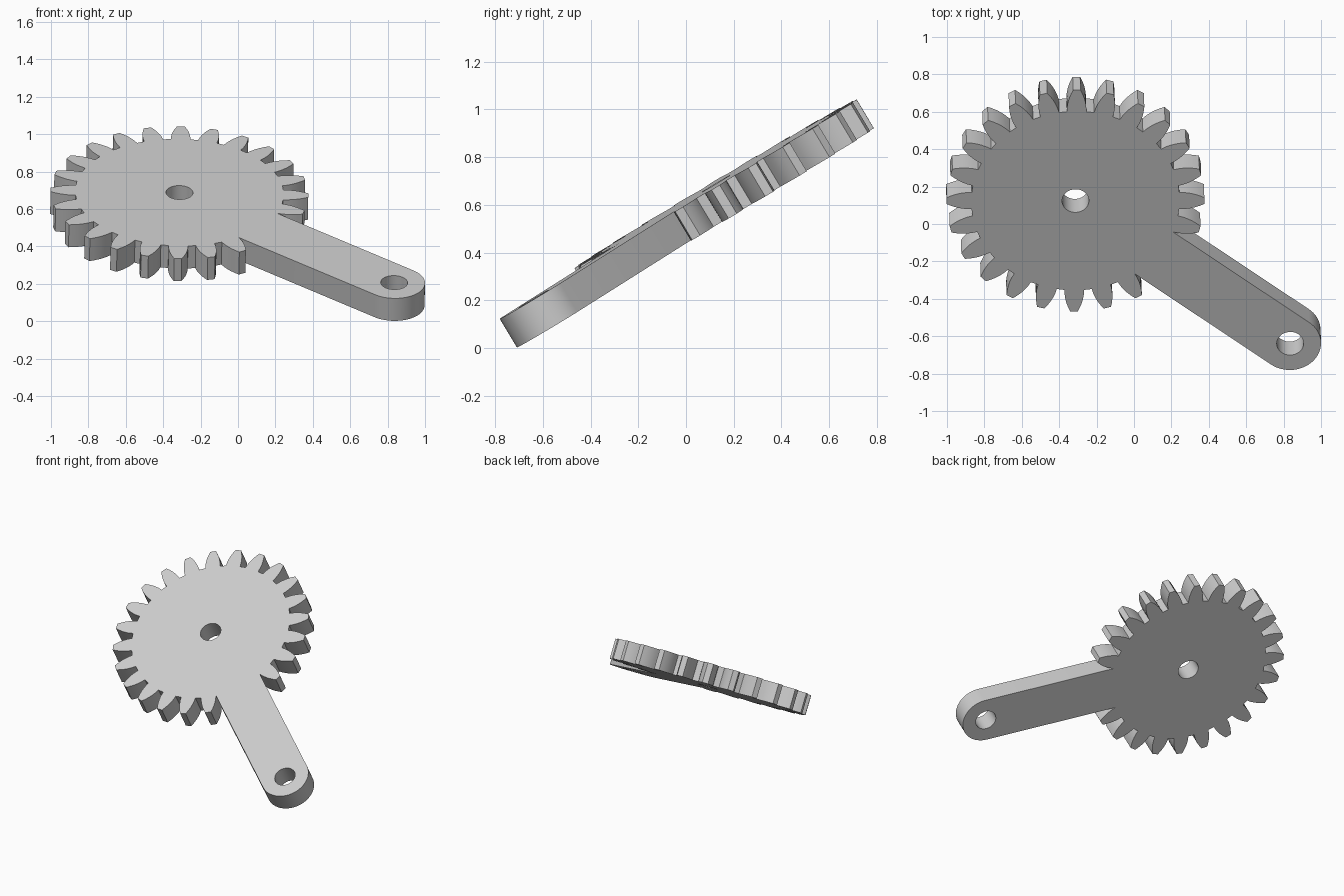
import bpy, bmesh
from math import sin, cos, radians, sqrt, pi
from mathutils import Vector, Matrix

if "Cube" in bpy.data.objects:
    bpy.data.objects.remove(bpy.data.objects["Cube"])

THICK = 0.14
TEETH = 24
ARM_ANGLE = radians(-37.5)
ARM_LEN, ARM_R, HOLE_R = 1.46, 0.165, 0.072
# Half tooth: (radius, half width) from root to tip
FLANK = [(0.555, 0.052), (0.585, 0.051), (0.612, 0.047),
         (0.637, 0.041), (0.665, 0.031), (0.689, 0.02)]


def turn(x, y, a):
    return (x * cos(a) - y * sin(a), x * sin(a) + y * cos(a))


def circle(cx, cy, r, n=48):
    return [(cx + r * cos(2 * pi * i / n), cy + r * sin(2 * pi * i / n)) for i in range(n)]


def add_spline(curve, points):
    s = curve.splines.new('POLY')
    s.points.add(len(points) - 1)
    for p, (x, y) in zip(s.points, points):
        p.co = (x, y, 0, 1)
    s.use_cyclic_u = True


# Outline: toothed rim, leaving out the two teeth the arm replaces
outline = []
for i in range(TEETH - 2):
    a = radians(-15) + i * 2 * pi / TEETH
    tooth = [(r, -w) for r, w in FLANK] + [(r, w) for r, w in reversed(FLANK)]
    outline += [turn(x, y, a) for x, y in tooth]

# Outline: arm with round end
start = sqrt(0.565 ** 2 - ARM_R ** 2)
arm = [(start, -ARM_R)]
for i in range(33):
    t = -pi / 2 + pi * i / 32
    arm.append((ARM_LEN + ARM_R * cos(t), ARM_R * sin(t)))
arm.append((start, ARM_R))
outline += [turn(x, y, ARM_ANGLE) for x, y in arm]

# Filled, extruded plate with two through holes
curve = bpy.data.curves.new("gear_lever", 'CURVE')
curve.dimensions = '2D'
curve.fill_mode = 'BOTH'
curve.extrude = THICK / 2
add_spline(curve, outline)
add_spline(curve, circle(0, 0, HOLE_R))
add_spline(curve, circle(*turn(ARM_LEN, 0, ARM_ANGLE), HOLE_R))
obj = bpy.data.objects.new("gear_lever", curve)
bpy.context.collection.objects.link(obj)
bpy.ops.object.select_all(action='DESELECT')
obj.select_set(True)
bpy.context.view_layer.objects.active = obj
bpy.ops.object.convert(target='MESH')
obj = bpy.context.view_layer.objects.active

# Weld caps to walls and tilt the plate into place
normal = Vector((0.022, -0.598, 1)).normalized()
xa = Vector((1, 0, -0.022)).normalized()
ya = normal.cross(xa)
tilt = Matrix((xa, ya, normal)).transposed().to_4x4()
centre = Vector((-0.313, 0.124, 0.688)) - normal * THICK / 2
bm = bmesh.new()
bm.from_mesh(obj.data)
bmesh.ops.remove_doubles(bm, verts=bm.verts, dist=0.0005)
bmesh.ops.recalc_face_normals(bm, faces=bm.faces)
bm.transform(Matrix.Translation(centre) @ tilt)
bm.to_mesh(obj.data)
bm.free()

# Light grey metal
mat = bpy.data.materials.new("light_grey")
mat.use_nodes = True
grey = (0.6, 0.6, 0.6, 1)
mat.diffuse_color = grey
mat.node_tree.nodes["Principled BSDF"].inputs["Base Color"].default_value = grey
obj.data.materials.clear()
obj.data.materials.append(mat)
bpy.ops.object.shade_smooth_by_angle(angle=radians(25))
